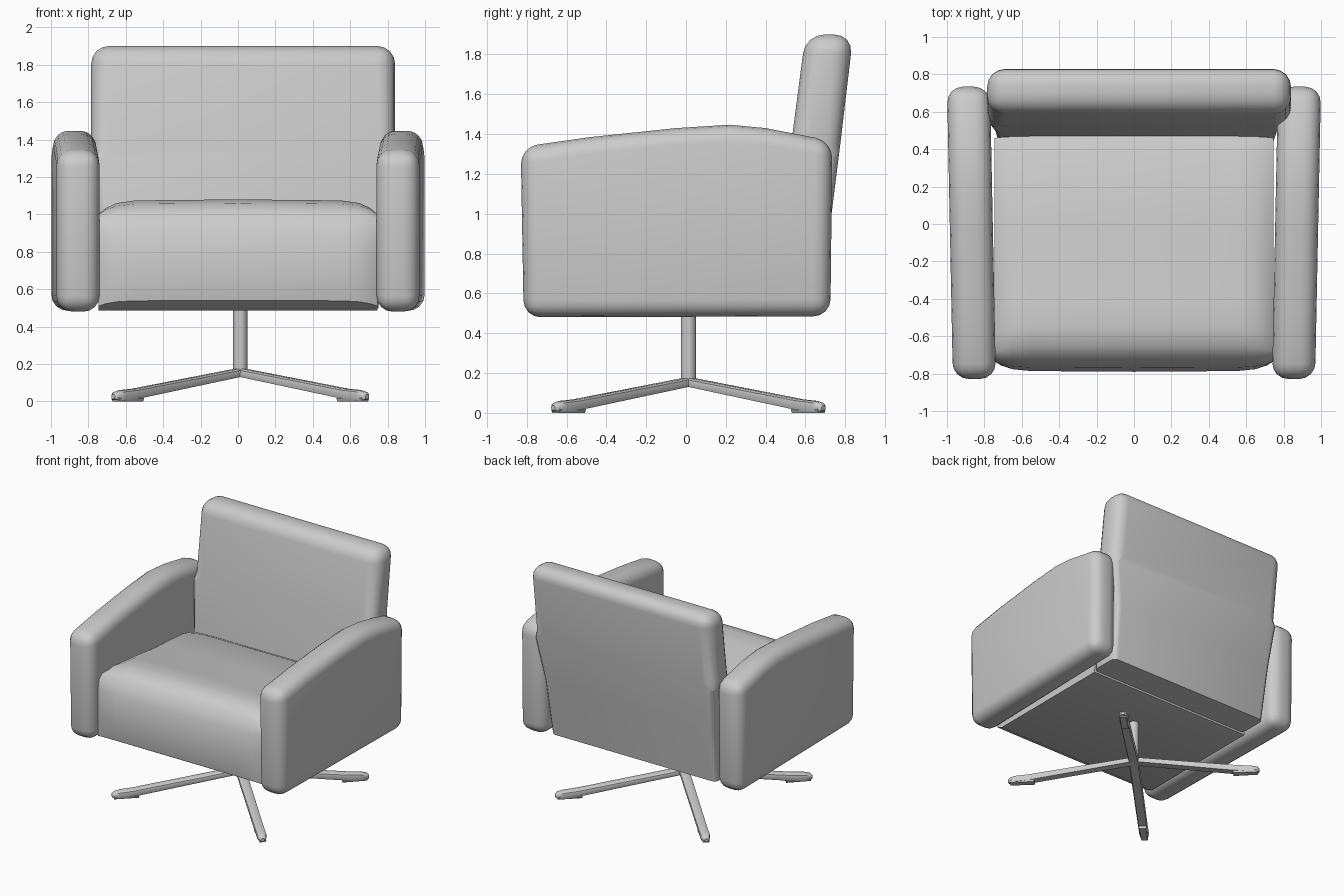
import bpy, bmesh, math
from mathutils import Vector

if "Cube" in bpy.data.objects:
    bpy.data.objects.remove(bpy.data.objects["Cube"])


def finish(name, bm, angle=40):
    bmesh.ops.recalc_face_normals(bm, faces=bm.faces[:])
    me = bpy.data.meshes.new(name)
    bm.to_mesh(me)
    bm.free()
    ob = bpy.data.objects.new(name, me)
    bpy.context.collection.objects.link(ob)
    bpy.ops.object.select_all(action='DESELECT')
    ob.select_set(True)
    bpy.context.view_layer.objects.active = ob
    bpy.ops.object.shade_smooth_by_angle(angle=math.radians(angle))
    return ob


def loft(rings):
    """Closed rings of equal length, joined and capped."""
    bm = bmesh.new()
    vs = [[bm.verts.new(p) for p in r] for r in rings]
    n = len(rings[0])
    for a, b in zip(vs, vs[1:]):
        for i in range(n):
            bm.faces.new((a[i], a[(i + 1) % n], b[(i + 1) % n], b[i]))
    bm.faces.new(vs[0])
    bm.faces.new(vs[-1])
    bmesh.ops.recalc_face_normals(bm, faces=bm.faces[:])
    return bm


def round_edges(bm, width, segments=4, skip=lambda e: False):
    edges = [e for e in bm.edges if e.calc_face_angle(0) > 0.5 and not skip(e)]
    bmesh.ops.bevel(bm, geom=edges, offset=width, offset_type='OFFSET',
                    segments=segments, profile=0.5, affect='EDGES',
                    clamp_overlap=True)


# Arms: padded side panels with a humped top, splayed slightly to the back
arm_profile = [(-0.815, 0.48), (-0.83, 1.335), (-0.48, 1.385), (-0.05, 1.43),
               (0.22, 1.447), (0.40, 1.43), (0.735, 1.365), (0.725, 0.485)]
for name, s in (("arm_left", -1), ("arm_right", 1)):
    bm = loft([[(s * (0.87 + 0.02 * y + d), y, z) for y, z in arm_profile]
               for d in (-0.115, 0.115)])
    round_edges(bm, 0.085)
    finish(name, bm)

# Backrest: leaning slab that narrows between the arms
levels = [(0.50, -0.73, 0.75, 0.42, 0.66),
          (0.95, -0.745, 0.77, 0.475, 0.725),
          (1.35, -0.785, 0.84, 0.528, 0.775),
          (1.90, -0.785, 0.84, 0.60, 0.84)]
bm = loft([[(xl, yf, z), (xr, yf, z), (xr, yb, z), (xl, yb, z)]
           for z, xl, xr, yf, yb in levels])
round_edges(bm, 0.095, skip=lambda e: all(v.co.z < 1.8 for v in e.verts))
round_edges(bm, 0.04, 3, skip=lambda e: any(v.co.z > 1.84 for v in e.verts)
            or all(v.co.z < 0.51 for v in e.verts))
finish("backrest", bm)

# Seat cushion: front-bulged profile, puffed towards the middle
seat_flat = [(0.42, 0.485), (0.46, 0.90), (0.36, 0.925), (0.0, 0.95),
             (-0.40, 0.985), (-0.58, 1.00), (-0.68, 1.00), (-0.72, 0.97),
             (-0.735, 0.90), (-0.735, 0.75), (-0.735, 0.60), (-0.73, 0.51),
             (-0.68, 0.485)]
seat_full = [(0.42, 0.485), (0.47, 0.91), (0.38, 0.955), (0.0, 1.00),
             (-0.40, 1.06), (-0.55, 1.08), (-0.65, 1.06), (-0.72, 1.01),
             (-0.77, 0.90), (-0.79, 0.75), (-0.79, 0.62), (-0.775, 0.54),
             (-0.68, 0.485)]
rings = []
for x, t in ((-0.745, 0), (-0.71, 0.4), (-0.65, 0.75), (-0.55, 0.93), (0, 1),
             (0.55, 0.93), (0.65, 0.75), (0.71, 0.4), (0.745, 0)):
    rings.append([(x, *Vector(a).lerp(Vector(b), t))
                  for a, b in zip(seat_flat, seat_full)])
finish("seat", loft(rings))

# Pedestal column
cx, cy = 0.012, 0.012
bm = bmesh.new()
bmesh.ops.create_cone(bm, cap_ends=True, segments=20, radius1=0.038,
                      radius2=0.038, depth=0.36)
bmesh.ops.translate(bm, verts=bm.verts[:], vec=(cx, cy, 0.32))
finish("column", bm)

# Four diagonal sloping legs with foot pads: (distance, half width, bottom, top)
stations = [(0.0, 0.040, 0.135, 0.178), (0.80, 0.037, 0.014, 0.068),
            (0.90, 0.037, 0.006, 0.060), (0.945, 0.028, 0.008, 0.050),
            (0.96, 0.015, 0.014, 0.036)]
pad = [(0.76, 0.032, 0.0, 0.03), (0.945, 0.028, 0.0, 0.03)]


def leg_ring(st, ang):
    r, w, b, t = st
    c, s = math.cos(ang), math.sin(ang)
    sec = [(-w * 0.8, b), (w * 0.8, b), (w, (b + t) / 2), (w * 0.9, t - 0.008),
           (w * 0.5, t), (-w * 0.5, t), (-w * 0.9, t - 0.008), (-w, (b + t) / 2)]
    return [(cx + r * c - u * s, cy + r * s + u * c, z) for u, z in sec]


for i in range(4):
    ang = math.radians(45 + 90 * i)
    finish(f"leg_{i + 1}", loft([leg_ring(st, ang) for st in stations]))
    finish(f"foot_pad_{i + 1}", loft([leg_ring(st, ang) for st in pad]))
